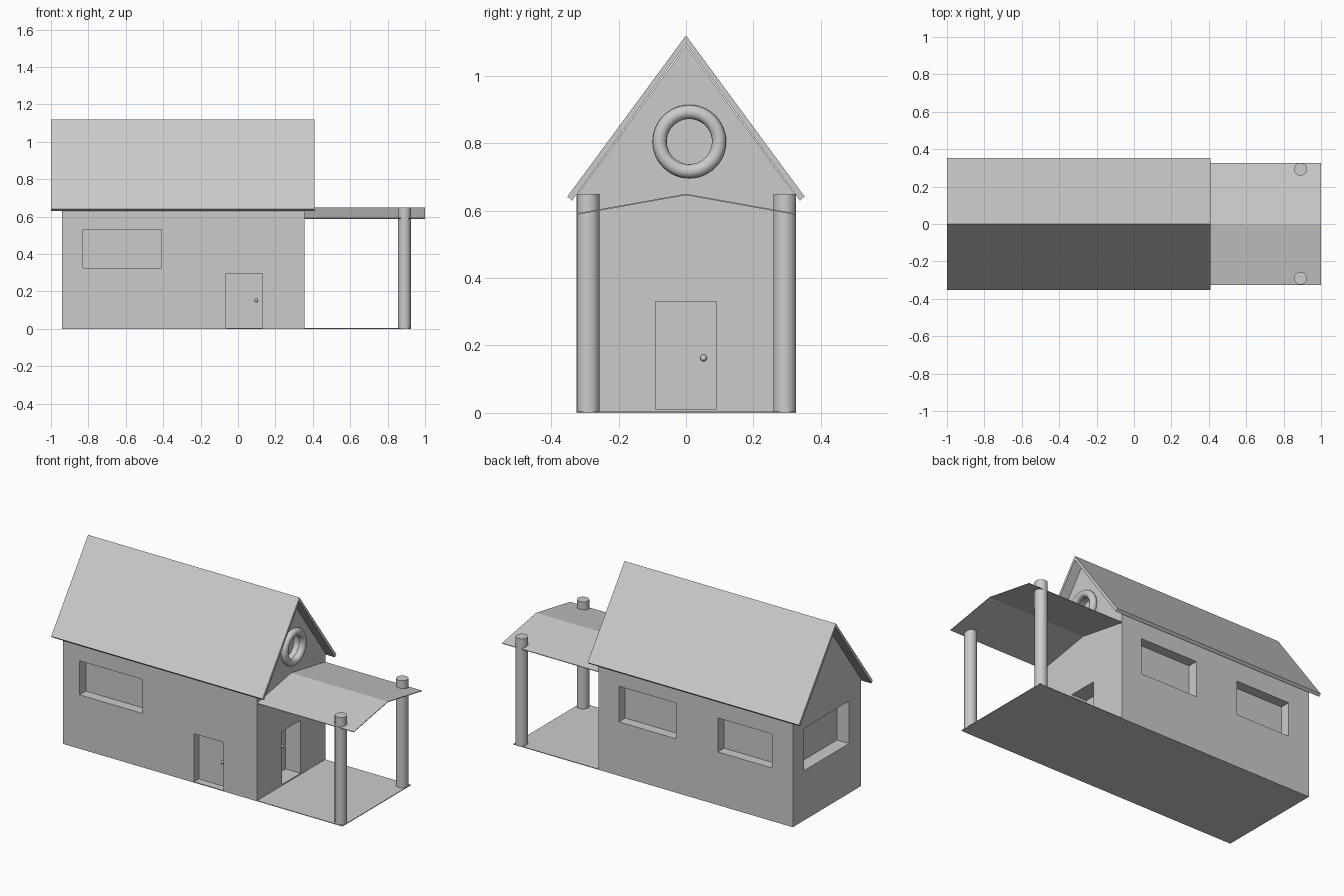
import bpy, bmesh, math
from mathutils import Matrix, Vector

if "Cube" in bpy.data.objects:
    bpy.data.objects.remove(bpy.data.objects["Cube"])

gray = bpy.data.materials.new("plain_gray")
gray.diffuse_color = (0.6, 0.6, 0.6, 1)
gray.use_nodes = True
gray.node_tree.nodes["Principled BSDF"].inputs["Base Color"].default_value = gray.diffuse_color


def finish(name, bm, smooth=False):
    bmesh.ops.recalc_face_normals(bm, faces=bm.faces)
    me = bpy.data.meshes.new(name)
    bm.to_mesh(me)
    bm.free()
    me.materials.append(gray)
    ob = bpy.data.objects.new(name, me)
    bpy.context.collection.objects.link(ob)
    if smooth:
        bpy.ops.object.select_all(action='DESELECT')
        ob.select_set(True)
        bpy.context.view_layer.objects.active = ob
        bpy.ops.object.shade_smooth_by_angle(angle=math.radians(40))
    return ob


def extrude_x(name, profile, x0, x1):
    """Sweep a closed (y, z) profile along x."""
    bm = bmesh.new()
    face = bm.faces.new([bm.verts.new((x0, y, z)) for y, z in profile])
    new = bmesh.ops.extrude_face_region(bm, geom=[face])["geom"]
    bmesh.ops.translate(bm, vec=(x1 - x0, 0, 0),
                        verts=[v for v in new if isinstance(v, bmesh.types.BMVert)])
    return finish(name, bm)


def box(name, lo, hi):
    lo, hi = Vector(lo), Vector(hi)
    bm = bmesh.new()
    bmesh.ops.create_cube(bm, size=1, matrix=Matrix.Translation((lo + hi) / 2)
                          @ Matrix.Diagonal((*(hi - lo), 1)))
    return finish(name, bm)


def cylinder(name, center, r, depth, axis='Z'):
    bm = bmesh.new()
    rot = Matrix.Rotation(math.pi / 2, 4, 'Y') if axis == 'X' else Matrix()
    bmesh.ops.create_cone(bm, cap_ends=True, segments=32, radius1=r, radius2=r,
                          depth=depth, matrix=Matrix.Translation(center) @ rot)
    return finish(name, bm, True)


def knob(name, center):
    bm = bmesh.new()
    bmesh.ops.create_uvsphere(bm, u_segments=16, v_segments=10, radius=0.01,
                              matrix=Matrix.Translation(center))
    finish(name, bm, True)


# House body with gabled ends
X0, X1, W = -0.94, 0.355, 0.325
body = extrude_x("house_body", [(-W, 0), (W, 0), (W, 0.645), (0, 1.09), (-W, 0.645)], X0, X1)

# Recesses for windows and doors
E = 0.05
cutters = [
    box("front_window_cutter", (-0.83, -W - E, 0.325), (-0.41, -W + 0.06, 0.53)),
    box("front_door_cutter", (-0.065, -W - E, 0.005), (0.13, -W + 0.045, 0.295)),
    box("back_window_cutter_1", (-0.16, W - 0.06, 0.325), (0.22, W + E, 0.54)),
    box("back_window_cutter_2", (-0.80, W - 0.06, 0.32), (-0.44, W + E, 0.525)),
    box("end_window_cutter", (X0 - E, -0.21, 0.30), (X0 + 0.08, 0.22, 0.555)),
    box("porch_door_cutter", (X1 - 0.10, -0.09, 0.01), (X1 + E, 0.09, 0.33)),
    cylinder("round_window_cutter", (X1, 0.01, 0.805), 0.075, 0.08, 'X'),
]
for c in cutters:
    c.hide_render = True
    c.hide_viewport = False
    m = body.modifiers.new(c.name, 'BOOLEAN')
    m.operation = 'DIFFERENCE'
    m.solver = 'EXACT'
    m.object = c

# Bake the cuts and drop the cutters
dg = bpy.context.evaluated_depsgraph_get()
cut_mesh = bpy.data.meshes.new_from_object(body.evaluated_get(dg))
body.modifiers.clear()
body.data = cut_mesh
for c in cutters:
    bpy.data.objects.remove(c)
for p in body.data.polygons:
    p.use_smooth = False

# Main roof shell
extrude_x("main_roof", [(0, 1.12), (0.352, 0.642), (0.338, 0.63), (0, 1.095),
                        (-0.338, 0.63), (-0.352, 0.642)], -1.0, 0.41)

# Porch: thin bent roof, floor and posts
extrude_x("porch_roof", [(-W, 0.592), (0, 0.65), (W, 0.592), (W, 0.588), (0, 0.646),
                         (-W, 0.588)], X1 - 0.005, 1.0)
box("porch_floor", (X1, -W, 0), (0.925, W, 0.004))
for side, y in (("front", -0.29), ("back", 0.293)):
    cylinder(side + "_post", (0.89, y, 0.325), 0.034, 0.65)

# Round window frame
R, r, N, M = 0.088, 0.021, 48, 16
bm = bmesh.new()
rings = []
for i in range(N):
    a = 2 * math.pi * i / N
    ring = []
    for j in range(M):
        b = 2 * math.pi * j / M
        d = R + r * math.cos(b)
        ring.append(bm.verts.new((X1 + 0.01 + r * math.sin(b), 0.01 + d * math.cos(a),
                                  0.805 + d * math.sin(a))))
    rings.append(ring)
for i in range(N):
    A, B = rings[i], rings[(i + 1) % N]
    for j in range(M):
        k = (j + 1) % M
        bm.faces.new((A[j], A[k], B[k], B[j]))
finish("round_window_frame", bm, True)

# Door knobs
knob("front_door_knob", (0.097, -W + 0.04, 0.152))
knob("porch_door_knob", (X1 - 0.095, 0.052, 0.163))
